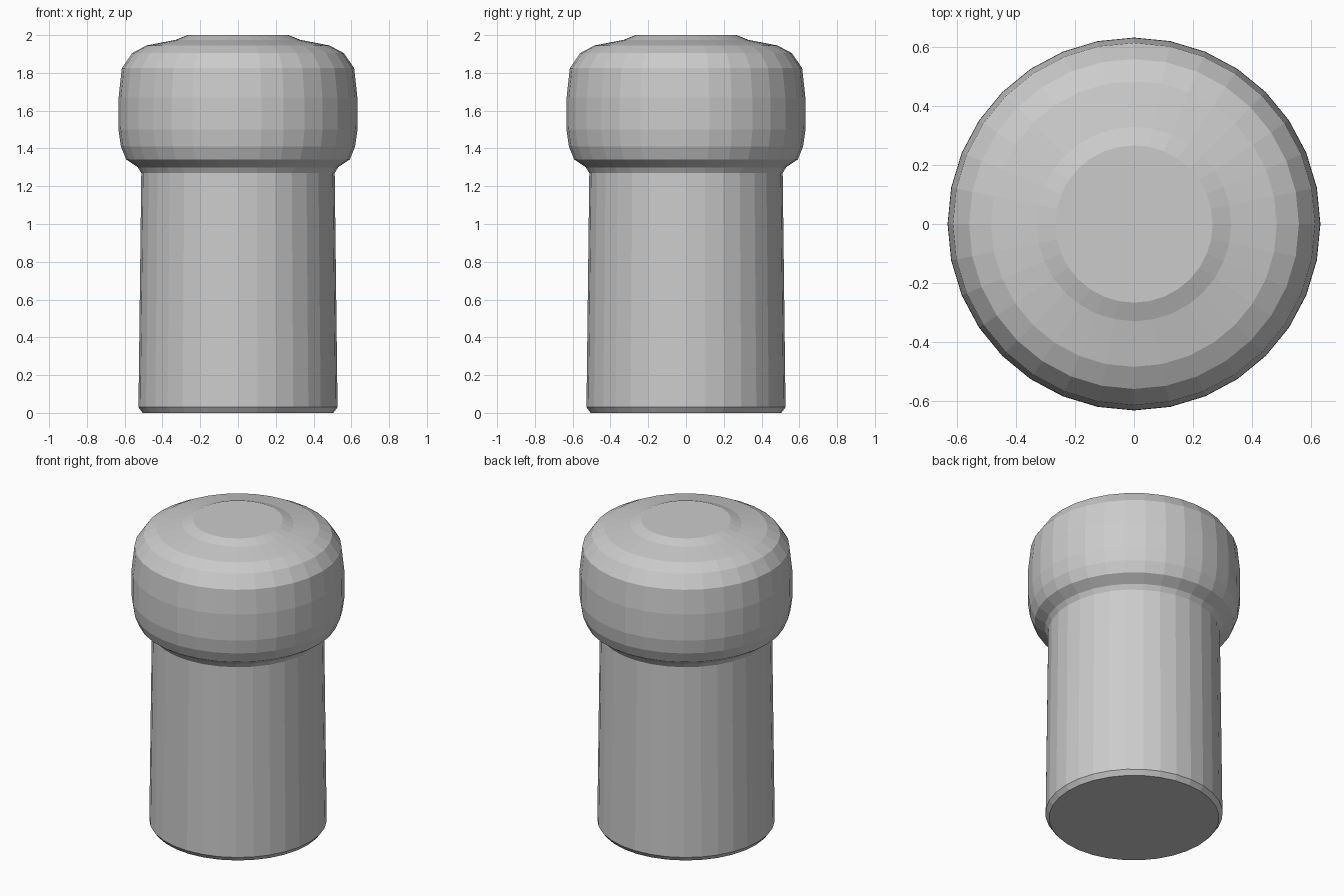
import bpy, bmesh
from math import cos, sin, pi

if "Cube" in bpy.data.objects:
    bpy.data.objects.remove(bpy.data.objects["Cube"])

SIDES = 32

# Profile from base to crown: (radius, height)
PROFILE = [
    (0.505, 0.0), (0.527, 0.03),                                # bevelled base
    (0.512, 1.27), (0.53, 1.30),                                # tapered shaft and neck
    (0.592, 1.342), (0.62, 1.41), (0.633, 1.50),                # underside of head
    (0.632, 1.67), (0.615, 1.825), (0.56, 1.905),               # head
    (0.485, 1.945), (0.33, 1.975), (0.267, 2.0),                # crown with raised disc
]


def lathe(name, profile, sides):
    bm = bmesh.new()
    rings = [[bm.verts.new((r * cos(2 * pi * i / sides), r * sin(2 * pi * i / sides), z))
              for i in range(sides)] for r, z in profile]
    for a, b in zip(rings, rings[1:]):
        for i in range(sides):
            j = (i + 1) % sides
            bm.faces.new((a[i], a[j], b[j], b[i]))
    bm.faces.new(rings[0][::-1])
    bm.faces.new(rings[-1])
    mesh = bpy.data.meshes.new(name)
    bm.to_mesh(mesh)
    bm.free()
    obj = bpy.data.objects.new(name, mesh)
    bpy.context.collection.objects.link(obj)
    return obj


# Stopper: shaft and bulging head in one flat-shaded body
lathe("cork_stopper", PROFILE, SIDES)
